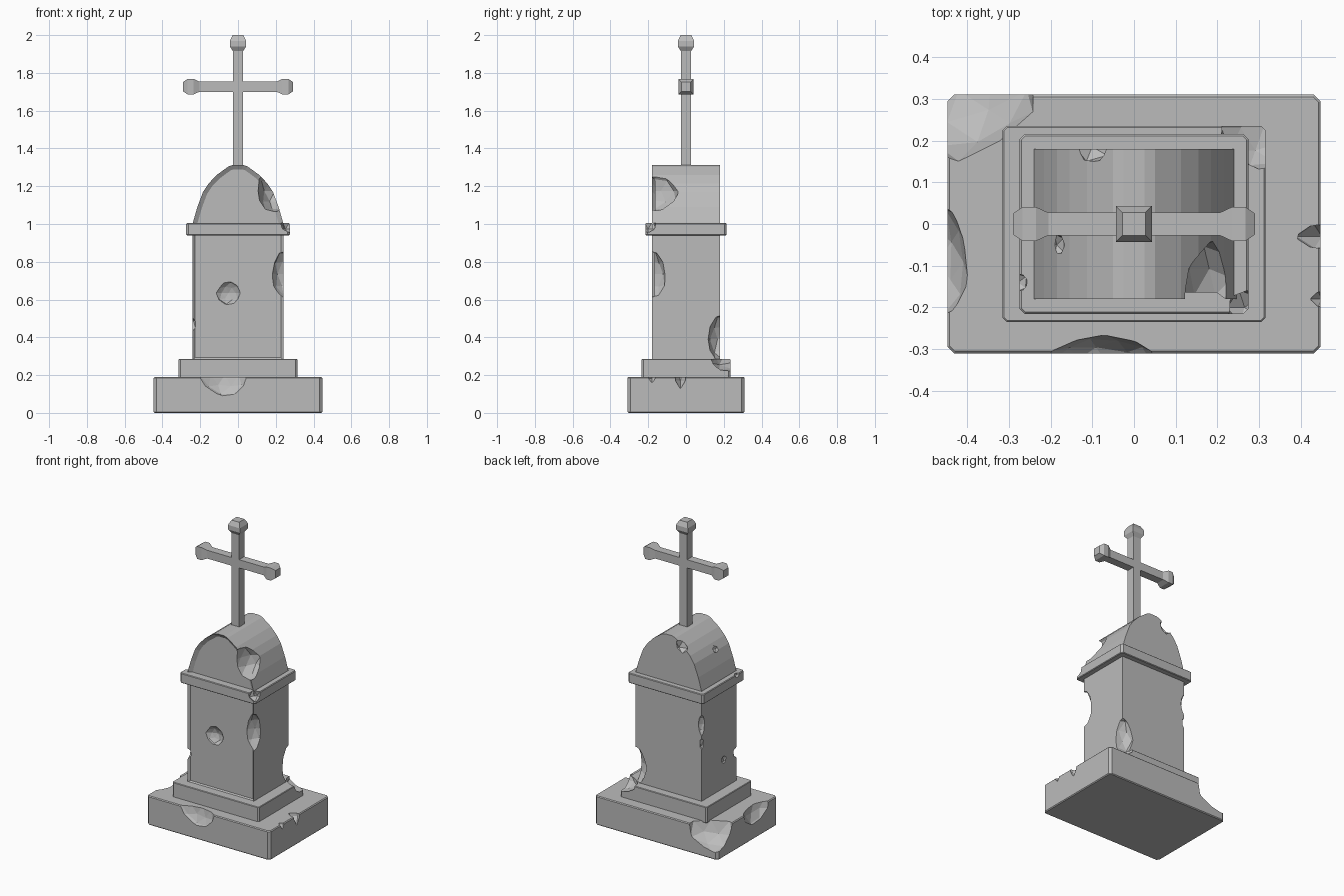
import bpy, bmesh, random
from mathutils import Vector

random.seed(4)
if "Cube" in bpy.data.objects:
    bpy.data.objects.remove(bpy.data.objects["Cube"], do_unlink=True)

stone = bpy.data.materials.new("grey stone")
stone.use_nodes = True
GREY = (0.5, 0.5, 0.5, 1)
stone.diffuse_color = GREY
stone.node_tree.nodes["Principled BSDF"].inputs["Base Color"].default_value = GREY


def finish(bm, name):
    bmesh.ops.recalc_face_normals(bm, faces=bm.faces)
    mesh = bpy.data.meshes.new(name)
    bm.to_mesh(mesh)
    bm.free()
    mesh.materials.append(stone)
    ob = bpy.data.objects.new(name, mesh)
    bpy.context.collection.objects.link(ob)
    return ob


def box(name, hx, hy, z0, z1, bevel=0.0):
    bm = bmesh.new()
    bmesh.ops.create_cube(bm, size=1)
    for v in bm.verts:
        v.co = Vector((v.co.x * 2 * hx, v.co.y * 2 * hy, z0 if v.co.z < 0 else z1))
    if bevel:
        upright = [e for e in bm.edges if abs(e.verts[0].co.z - e.verts[1].co.z) > 0.01]
        bmesh.ops.bevel(bm, geom=upright, offset=bevel, segments=1, affect='EDGES')
        rims = [e for e in bm.edges if abs(e.verts[0].co.z - e.verts[1].co.z) < 0.001]
        bmesh.ops.bevel(bm, geom=rims, offset=bevel / 3, segments=1, affect='EDGES')
    return finish(bm, name)


def front_panel(name, half_profile, hy, border, depth):
    """Extrude a symmetric x,z outline along y and sink a panel in its front."""
    outline = half_profile + [(-x, z) for x, z in reversed(half_profile)]
    bm = bmesh.new()
    front = bm.faces.new([bm.verts.new((x, -hy, z)) for x, z in outline])
    back = bmesh.ops.extrude_face_region(bm, geom=[front], use_keep_orig=True)
    for v in back["geom"]:
        if isinstance(v, bmesh.types.BMVert):
            v.co.y = hy
    bmesh.ops.recalc_face_normals(bm, faces=bm.faces)
    bmesh.ops.inset_region(bm, faces=[front], thickness=border, depth=-depth)
    return finish(bm, name)


def lofted_bar(name, sections, axis, centre):
    """Square sections (position, half width) strung along the x or z axis."""
    bm = bmesh.new()
    rings = []
    for t, r in sections:
        ring = []
        for a, b in ((-r, -r), (r, -r), (r, r), (-r, r)):
            p = Vector((t, a, b)) if axis == 'X' else Vector((a, b, t))
            ring.append(bm.verts.new(p + Vector(centre)))
        rings.append(ring)
    for lo, hi in zip(rings, rings[1:]):
        for i in range(4):
            j = (i + 1) % 4
            bm.faces.new((lo[i], lo[j], hi[j], hi[i]))
    bm.faces.new(rings[0])
    bm.faces.new(rings[-1])
    return finish(bm, name)


def chip(part, centre, radii, detail=2):
    """Break a faceted, irregular bite out of a part."""
    bm = bmesh.new()
    bmesh.ops.create_icosphere(bm, subdivisions=detail, radius=1)
    for v in bm.verts:
        k = random.uniform(0.92, 1.08)
        v.co = Vector(c + r * k * p for c, r, p in zip(centre, radii, v.co))
    cutter = finish(bm, "chip_cutter")
    cutter.hide_render = True
    mod = part.modifiers.new("chip", 'BOOLEAN')
    mod.operation = 'DIFFERENCE'
    mod.solver = 'EXACT'
    mod.object = cutter
    bpy.context.view_layer.objects.active = part
    bpy.ops.object.modifier_apply(modifier=mod.name)
    bpy.data.objects.remove(cutter, do_unlink=True)


# Stepped base, shaft, cornice and arched top
base = box("base_slab", 0.447, 0.31, 0, 0.19, 0.016)
plinth = box("plinth", 0.315, 0.235, 0.18, 0.285, 0.01)
shaft = front_panel("shaft", [(0.24, 0.28), (0.24, 0.965)], 0.18, 0.018, 0.012)
cornice = box("cornice", 0.274, 0.215, 0.94, 1.005, 0.012)
arch = front_panel("arched_top", [(0.245, 0.975), (0.238, 1.01), (0.215, 1.09), (0.185, 1.17),
                                  (0.155, 1.215), (0.112, 1.26), (0.05, 1.305), (0.025, 1.313)],
                   0.18, 0.024, 0.016)

# Cross with flared tips
lofted_bar("cross_post", [(1.28, 0.027), (1.915, 0.027), (1.94, 0.043), (1.97, 0.043), (2.0, 0.028)],
           'Z', (0, 0, 0))
tip = [(0.205, 0.027), (0.235, 0.041), (0.267, 0.041), (0.29, 0.025)]
lofted_bar("cross_arm", [(-t, r) for t, r in reversed(tip)] + tip, 'X', (0, 0, 1.727))

# Weathered chips on the base
chip(base, (-0.42, 0.32, 0.19), (0.18, 0.16, 0.15))
chip(base, (-0.47, -0.09, 0.21), (0.075, 0.15, 0.12))
chip(base, (-0.07, -0.325, 0.2), (0.13, 0.06, 0.12))
chip(base, (0.45, -0.03, 0.2), (0.07, 0.035, 0.07), 1)
chip(base, (0.45, -0.18, 0.2), (0.03, 0.02, 0.04), 1)

# Chips on the plinth and shaft
chip(plinth, (0.31, 0.23, 0.3), (0.11, 0.1, 0.08))
chip(shaft, (0.25, 0.195, 0.39), (0.09, 0.085, 0.13))
chip(shaft, (0.255, -0.185, 0.735), (0.08, 0.08, 0.13))
chip(shaft, (-0.05, -0.185, 0.635), (0.065, 0.05, 0.065))
chip(shaft, (-0.245, -0.18, 0.47), (0.027, 0.035, 0.04), 1)
chip(shaft, (-0.245, -0.05, 0.47), (0.02, 0.025, 0.03), 1)
chip(shaft, (-0.25, 0.185, 0.78), (0.035, 0.035, 0.08))
chip(shaft, (-0.25, 0.185, 0.66), (0.03, 0.03, 0.05), 1)

# Chips on the cornice and arched top
chip(cornice, (0.265, -0.2, 0.995), (0.045, 0.045, 0.045), 1)
chip(cornice, (-0.278, -0.14, 1.005), (0.025, 0.025, 0.025), 1)
chip(arch, (0.195, -0.17, 1.175), (0.095, 0.13, 0.115))
chip(arch, (-0.1, 0.185, 1.265), (0.05, 0.04, 0.05), 1)
chip(arch, (-0.185, -0.05, 1.185), (0.022, 0.03, 0.03), 1)
